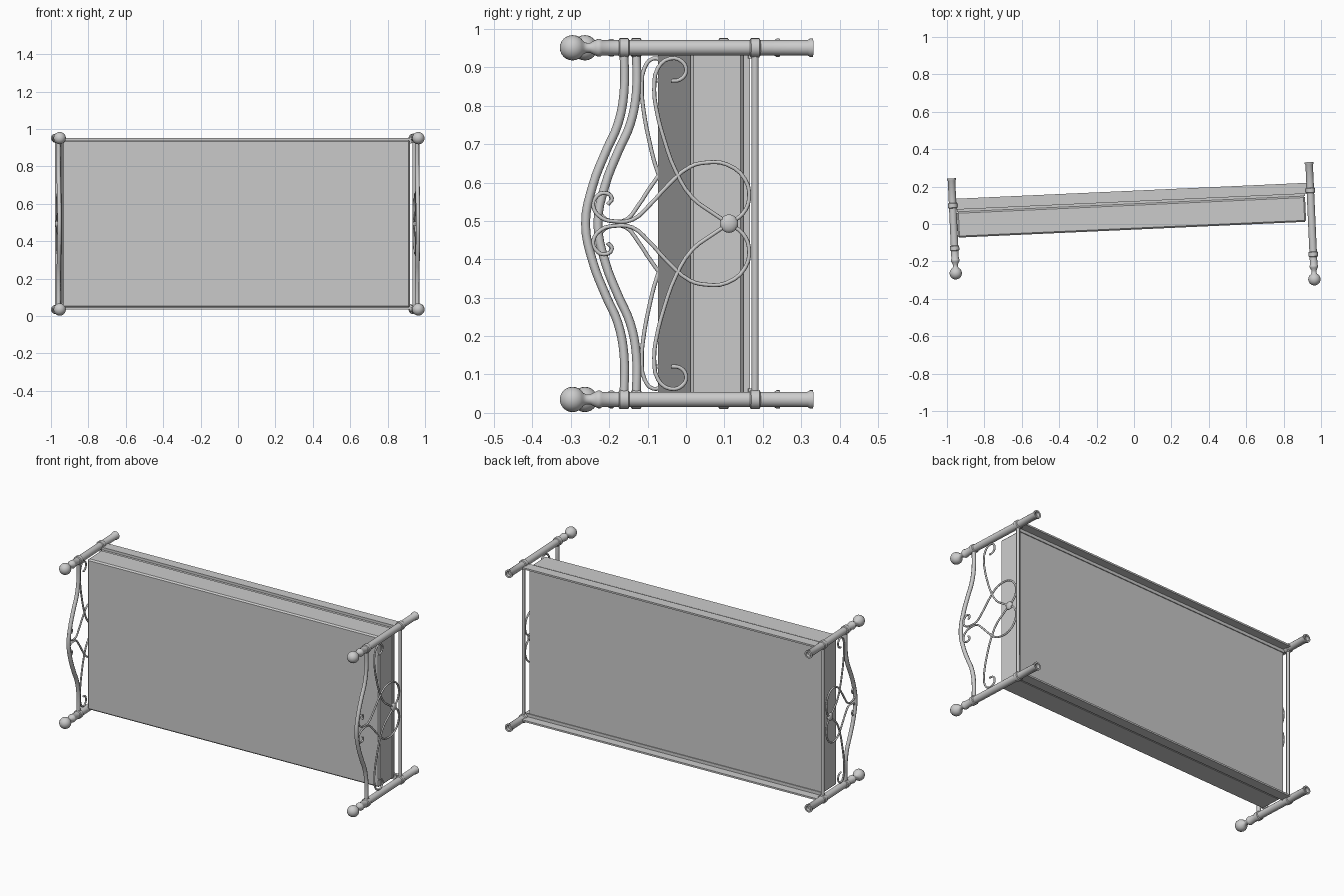
import bpy, bmesh, math
from mathutils import Matrix, Vector

if "Cube" in bpy.data.objects:
    bpy.data.objects.remove(bpy.data.objects["Cube"], do_unlink=True)

TILT = math.radians(2.6)      # whole bed is turned slightly about z
MID = 0.493                   # middle of the bed's width
HALF = 0.458                  # half distance between posts
SIDES = (("upper", 1), ("lower", -1))

grey = bpy.data.materials.new("plain_grey")
grey.use_nodes = True
grey.diffuse_color = (0.6, 0.6, 0.6, 1)
grey.node_tree.nodes["Principled BSDF"].inputs["Base Color"].default_value = (0.6, 0.6, 0.6, 1)


def finish(obj, smooth=True):
    obj.rotation_euler.z = TILT
    if not obj.data.materials:
        obj.data.materials.append(grey)
    if smooth and obj.type == 'MESH':
        bpy.ops.object.select_all(action='DESELECT')
        obj.select_set(True)
        bpy.context.view_layer.objects.active = obj
        bpy.ops.object.shade_smooth_by_angle(angle=math.radians(40))
    return obj


def from_bmesh(name, bm, smooth=True):
    bmesh.ops.recalc_face_normals(bm, faces=bm.faces)
    mesh = bpy.data.meshes.new(name)
    bm.to_mesh(mesh)
    bm.free()
    obj = bpy.data.objects.new(name, mesh)
    bpy.context.collection.objects.link(obj)
    return finish(obj, smooth)


def box(name, lo, hi, bevel=0):
    lo, hi = Vector(lo), Vector(hi)
    bm = bmesh.new()
    bmesh.ops.create_cube(bm, size=1, matrix=Matrix.Translation((lo + hi) / 2)
                          @ Matrix.Diagonal((*(hi - lo), 1)))
    if bevel:
        bmesh.ops.bevel(bm, geom=bm.edges[:], offset=bevel, segments=1, affect='EDGES')
    return from_bmesh(name, bm, False)


def lathe(name, profile, x, z):
    """Turn (radius, y) points about an axis parallel to y."""
    bm = bmesh.new()
    verts = [bm.verts.new((x + r, y, z)) for r, y in profile]
    edges = [bm.edges.new(pair) for pair in zip(verts, verts[1:])]
    bmesh.ops.spin(bm, geom=verts + edges, cent=(x, 0, z), axis=(0, 1, 0),
                   angle=math.tau, steps=20, use_duplicate=False)
    bmesh.ops.remove_doubles(bm, verts=bm.verts, dist=1e-5)
    return from_bmesh(name, bm)


def tube(name, points, radius, steps=4):
    curve = bpy.data.curves.new(name, 'CURVE')
    curve.dimensions = '3D'
    curve.bevel_depth = radius
    curve.bevel_resolution = 2
    curve.resolution_u = steps
    curve.use_fill_caps = True
    spline = curve.splines.new('BEZIER')
    spline.bezier_points.add(len(points) - 1)
    for bp, co in zip(spline.bezier_points, points):
        bp.co = co
        bp.handle_left_type = bp.handle_right_type = 'AUTO'
    obj = bpy.data.objects.new(name, curve)
    bpy.context.collection.objects.link(obj)
    return finish(obj)


def post(name, x, z, ball_y, low_collar, foot_y):
    top = ball_y + 0.134
    profile = [(0.033 * math.sin(math.pi * i / 12), ball_y - 0.033 * math.cos(math.pi * i / 12))
               for i in range(11)]
    # neck, cup and shaft top
    profile += [(0.013, ball_y + 0.036), (0.013, ball_y + 0.046), (0.02, ball_y + 0.06),
                (0.023, ball_y + 0.066), (0.023, ball_y + 0.073), (0.02, ball_y + 0.077)]
    # collars
    for c in (top, low_collar):
        profile += [(0.02, c - 0.014), (0.025, c - 0.011), (0.025, c + 0.011), (0.02, c + 0.014)]
    # flared hollow foot
    profile += [(0.02, foot_y - 0.014), (0.024, foot_y - 0.008), (0.024, foot_y),
                (0.015, foot_y), (0.015, foot_y - 0.02), (0, foot_y - 0.02)]
    return lathe(name, profile, x, z)


# Half shapes: (height along y, offset from the middle along z)
arch = [(0, 0.458), (0, 0.34), (-0.016, 0.258), (-0.047, 0.188), (-0.081, 0.1), (-0.1, 0)]
heart = [(-0.248, 0.05), (-0.236, 0.066), (-0.257, 0.08), (-0.28, 0.066), (-0.285, 0.045),
         (-0.265, 0.016), (-0.23, 0.006), (-0.183, 0.01), (-0.142, 0.044), (-0.09, 0.1),
         (-0.033, 0.148), (0.009, 0.159), (0.064, 0.154), (0.111, 0.115), (0.121, 0.063),
         (0.105, 0.026), (0.069, 0)]
scroll = [(-0.082, 0.372), (-0.059, 0.375), (-0.043, 0.396), (-0.053, 0.422), (-0.085, 0.43),
          (-0.116, 0.406), (-0.126, 0.349), (-0.121, 0.302), (-0.1, 0.219), (-0.069, 0.135),
          (-0.027, 0.068), (0.025, 0.029), (0.069, 0)]

# End boards: name, x, ball height, lower collar, ornament squash
for board, x, ball_y, low, squash in (("headboard", 0.95, -0.339, 0.137, 1.0),
                                      ("footboard", -0.964, -0.22, 0.142, 0.72)):
    rail_y = ball_y + 0.134
    for side, s in SIDES:
        post(f"{board}_{side}_post", x, MID + s * HALF, ball_y, low, 0.288)
        for part, shape in (("heart", heart), ("scroll", scroll)):
            tube(f"{board}_{side}_{part}",
                 [(x, 0.069 + (y - 0.069) * squash, MID + s * z) for y, z in shape], 0.0052, 3)
    full = [(y, z) for y, z in arch] + [(y, -z) for y, z in reversed(arch[:-1])]
    tube(f"{board}_arched_rail", [(x, rail_y + y, MID + z) for y, z in full], 0.0115)
    tube(f"{board}_low_rail", [(x, low, MID - HALF), (x, low, MID + HALF)], 0.0095, 1)
    # rosette where the scrolls meet
    bm = bmesh.new()
    bmesh.ops.create_uvsphere(bm, u_segments=16, v_segments=10, radius=0.024,
                              matrix=Matrix.Translation((x, 0.069, MID))
                              @ Matrix.Diagonal((0.5, 1, 1, 1)))
    from_bmesh(f"{board}_rosette", bm)

# Mattress, base panel and angled side rails
box("mattress", (-0.943, -0.03, 0.045), (0.92, 0.108, 0.941), 0.008)
box("base_panel", (-0.943, 0.108, 0.05), (0.92, 0.125, 0.936))
for side, s in SIDES:
    def span(a, b):
        return sorted((MID + s * a, MID + s * b))
    a, b = span(0.448, 0.458)
    box(f"{side}_side_rail", (-0.964, 0.12, a), (0.95, 0.178, b))
    a, b = span(0.43, 0.45)
    box(f"{side}_rail_ledge", (-0.95, 0.12, a), (0.935, 0.13, b))
